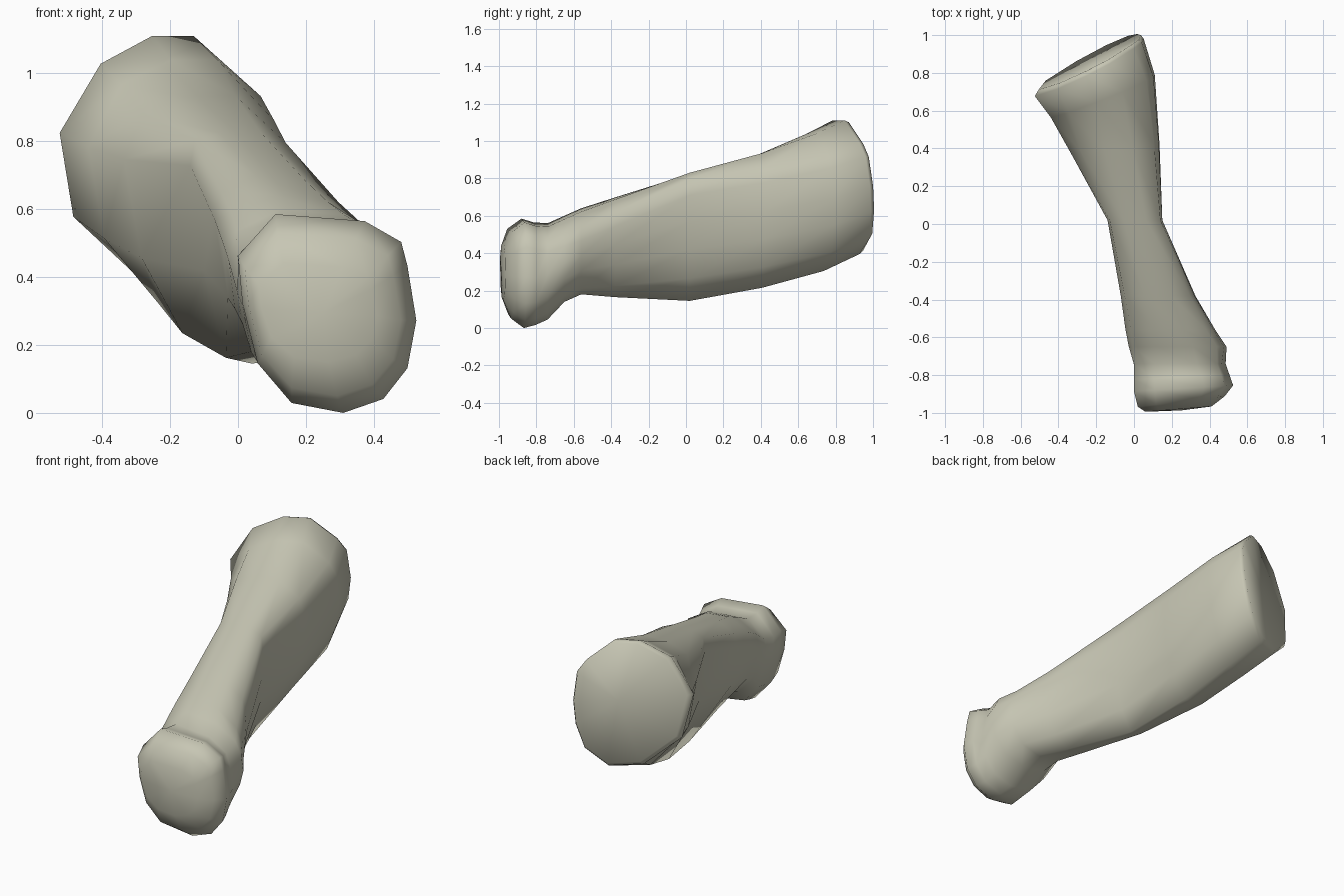
import bpy, bmesh, math

cube = bpy.data.objects.get("Cube")
if cube:
    bpy.data.objects.remove(cube, do_unlink=True)

# One flat bone colour
bone_mat = bpy.data.materials.new("pale_bone")
bone_mat.use_nodes = True
colour = (0.57, 0.565, 0.455, 1)
bone_mat.diffuse_color = colour
bone_mat.node_tree.nodes["Principled BSDF"].inputs["Base Color"].default_value = colour

# Outlines in a unit box, from the right side over the top
KNOB = [(1, -.07), (.9, .48), (.83, .72), (.42, .93), (-.58, 1), (-1, .58),
        (-.95, .1), (-.78, -.5), (-.4, -.9), (.18, -1), (.63, -.86), (.9, -.55)]
NECK = [(1, -.1), (.96, .25), (.8, .57), (.3, .92), (-.35, 1), (-.88, .75),
        (-1, .4), (-.85, -.45), (-.45, -.92), (.15, -1), (.62, -.86), (.92, -.45)]
SHAFT = [(1, .25), (1, .65), (.93, .9), (.4, 1), (-.4, .98), (-.92, .92),
         (-1, .7), (-.72, -.2), (-.28, -.95), (.25, -1), (.7, -.65), (.92, -.2)]
FLARE = [(1, 0), (.97, .46), (.82, .66), (.37, 1), (-.05, 1), (-.58, .77),
         (-1, .2), (-.86, -.49), (-.26, -.94), (.33, -1), (.75, -.74), (.93, -.37)]


def ring(bm, start, end, blend, y, left, right, low, high, skew_x=0, skew_z=0):
    """Cross-section blended from two outlines, fitted to a box in x and z."""
    cx, cz = (left + right) / 2, (low + high) / 2
    hx, hz = (right - left) / 2, (high - low) / 2
    verts = []
    for a, b in zip(start, end):
        dx = hx * (a[0] + (b[0] - a[0]) * blend)
        dz = hz * (a[1] + (b[1] - a[1]) * blend)
        verts.append(bm.verts.new((cx + dx, y + skew_x * dx + skew_z * dz, cz + dz)))
    return verts


# Outlines, blend, y, left, right, low, high, skews
sections = [
    # rounded knob at the front
    (KNOB, NECK, 0, -0.98, 0.06, 0.41, 0.15, 0.44, 0.08),
    (KNOB, NECK, 0, -0.94, 0.02, 0.48, 0.05, 0.53, 0.12),
    (KNOB, NECK, 0, -0.87, 0.00, 0.525, 0.00, 0.585, 0.06),
    (KNOB, NECK, 0, -0.81, 0.00, 0.505, 0.015, 0.565, 0.05),
    # neck
    (KNOB, NECK, 0.3, -0.74, -0.01, 0.485, 0.045, 0.56),
    (KNOB, NECK, 0.8, -0.65, -0.03, 0.49, 0.14, 0.60),
    (NECK, SHAFT, 0, -0.56, -0.045, 0.43, 0.18, 0.64),
    (NECK, SHAFT, 0.4, -0.38, -0.07, 0.325, 0.165, 0.70),
    # shaft
    (SHAFT, FLARE, 0, 0.02, -0.14, 0.15, 0.145, 0.83),
    (SHAFT, FLARE, 0.45, 0.40, -0.335, 0.135, 0.215, 0.935, 0.1),
    (SHAFT, FLARE, 0.8, 0.68, -0.44, 0.11, 0.305, 1.04, 0.4, -0.06),
    # flared back end with a softened rim
    (SHAFT, FLARE, 1, 0.835, -0.525, 0.05, 0.395, 1.11, 0.52, -0.12),
    (SHAFT, FLARE, 1, 0.86, -0.505, 0.035, 0.415, 1.10, 0.52, -0.12),
]

bm = bmesh.new()
rings = [ring(bm, *s) for s in sections]
count = len(KNOB)
for a, b in zip(rings, rings[1:]):
    for i in range(count):
        j = (i + 1) % count
        bm.faces.new((a[i], a[j], b[j], b[i]))


# Close each end with a fan around a centre point
def fan(loop, push):
    centre = [sum(v.co[k] for v in loop) / count for k in range(3)]
    centre[1] += push
    tip = bm.verts.new(centre)
    for i in range(count):
        bm.faces.new((loop[i], loop[(i + 1) % count], tip))


fan(rings[0], -0.008)
fan(rings[-1], 0.005)
bmesh.ops.recalc_face_normals(bm, faces=bm.faces)

mesh = bpy.data.meshes.new("limb_bone")
bm.to_mesh(mesh)
bm.free()
bone = bpy.data.objects.new("limb_bone", mesh)
bpy.context.collection.objects.link(bone)
mesh.materials.append(bone_mat)

bpy.ops.object.select_all(action="DESELECT")
bone.select_set(True)
bpy.context.view_layer.objects.active = bone
bpy.ops.object.shade_smooth_by_angle(angle=math.radians(75))
